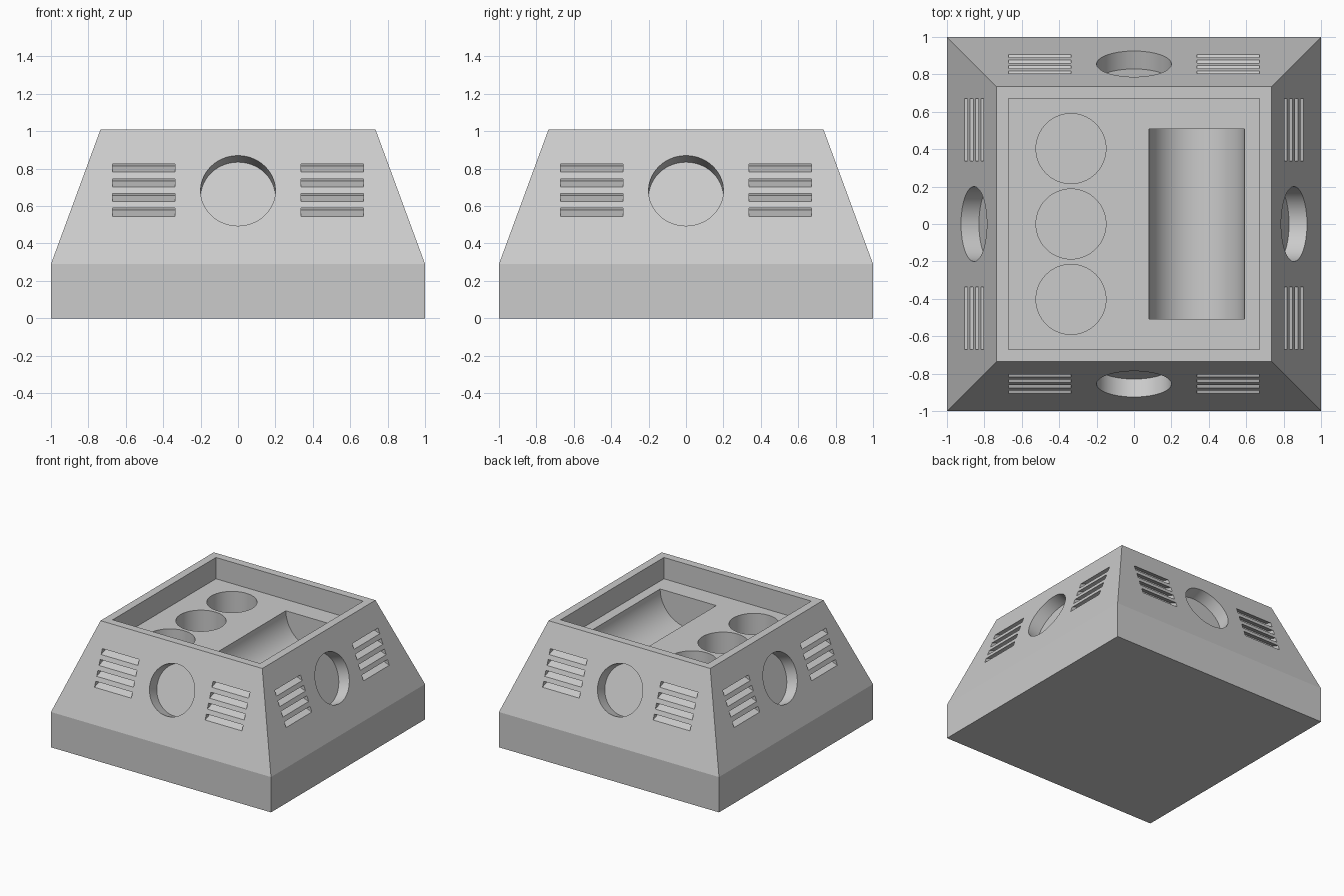
import bpy, bmesh, math
from mathutils import Matrix, Vector

cube = bpy.data.objects.get("Cube")
if cube:
    bpy.data.objects.remove(cube, do_unlink=True)

BASE_Z, TOP_Z, TOP_HALF = 0.29, 1.01, 0.735
FLOOR_Z = 0.835                                   # floor of the top tray
SLOPE = (1 - TOP_HALF) / (TOP_Z - BASE_Z)
TILT = math.atan(SLOPE)

grey = bpy.data.materials.new("plain grey")
grey.use_nodes = True
grey.diffuse_color = (0.6, 0.6, 0.6, 1)
grey.node_tree.nodes["Principled BSDF"].inputs["Base Color"].default_value = (0.6, 0.6, 0.6, 1)


def make_object(name, bm):
    bmesh.ops.recalc_face_normals(bm, faces=bm.faces)
    mesh = bpy.data.meshes.new(name)
    bm.to_mesh(mesh)
    bm.free()
    mesh.materials.append(grey)
    obj = bpy.data.objects.new(name, mesh)
    bpy.context.collection.objects.link(obj)
    return obj


def add_box(bm, size, matrix):
    bmesh.ops.create_cube(bm, size=1, matrix=matrix @ Matrix.Diagonal((*size, 1)))


def add_cylinder(bm, radius, depth, matrix):
    bmesh.ops.create_cone(bm, cap_ends=True, segments=64, radius1=radius,
                          radius2=radius, depth=depth, matrix=matrix)


def move(x, y, z):
    return Matrix.Translation((x, y, z))


def face_half(z):
    """Distance of the sloping wall from the centre at a height."""
    return 1 - (z - BASE_Z) * SLOPE


# Body: square plinth with a tapered upper part
bm = bmesh.new()
corners = [(-1, -1), (1, -1), (1, 1), (-1, 1)]
rings = [[bm.verts.new((x * half, y * half, z)) for x, y in corners]
         for half, z in ((1, 0), (1, BASE_Z), (TOP_HALF, TOP_Z))]
bm.faces.new(rings[0])
bm.faces.new(rings[-1])
for low, high in zip(rings, rings[1:]):
    for i in range(4):
        j = (i + 1) % 4
        bm.faces.new((low[i], low[j], high[j], high[i]))
body = make_object("tapered_body", bm)

# Square tray in the top
tray = bmesh.new()
add_box(tray, (1.34, 1.34, 1), move(0, 0, FLOOR_Z + 0.5))

# Three round pockets and a half-round trough in the tray floor
pockets = bmesh.new()
for y in (-0.403, 0, 0.403):
    add_cylinder(pockets, 0.187, 0.54, move(-0.337, y, FLOOR_Z))
add_cylinder(pockets, 0.255, 1.014,
             move(0.335, 0, FLOOR_Z) @ Matrix.Rotation(math.pi / 2, 4, 'X'))

# On each wall: one round port square to the wall, and two stacks of louvred slots
ports, vents = bmesh.new(), bmesh.new()
for side in range(4):
    turn = Matrix.Rotation(side * math.pi / 2, 4, 'Z')
    add_cylinder(ports, 0.2, 0.204, turn @ move(0, -face_half(0.682), 0.682)
                 @ Matrix.Rotation(math.pi / 2 - TILT, 4, 'X'))
    for x in (-0.503, 0.503):
        for row in range(4):
            z = 0.567 + row * 0.0785
            add_box(vents, (0.335, 0.16, 0.035), turn @ move(x, -face_half(z), z)
                    @ Matrix.Rotation(TILT, 4, 'X'))

# Cut the openings
bpy.ops.object.select_all(action='DESELECT')
body.select_set(True)
bpy.context.view_layer.objects.active = body
for name, cutter_bm in (("tray", tray), ("pocket", pockets),
                        ("port", ports), ("vent", vents)):
    cutter = make_object(name + "_cutter", cutter_bm)
    cutter.hide_render = True
    cut = body.modifiers.new(name + "_cut", 'BOOLEAN')
    cut.operation = 'DIFFERENCE'
    cut.solver = 'EXACT'
    cut.object = cutter
    bpy.ops.object.modifier_apply(modifier=cut.name)
    bpy.data.objects.remove(cutter, do_unlink=True)

bpy.ops.object.shade_smooth_by_angle(angle=math.radians(20))
# keep the wall crease crisp
for edge in body.data.edges:
    a, b = (body.data.vertices[v].co for v in edge.vertices)
    if abs(a.z - BASE_Z) < 1e-4 and abs(b.z - BASE_Z) < 1e-4:
        edge.use_edge_sharp = True
